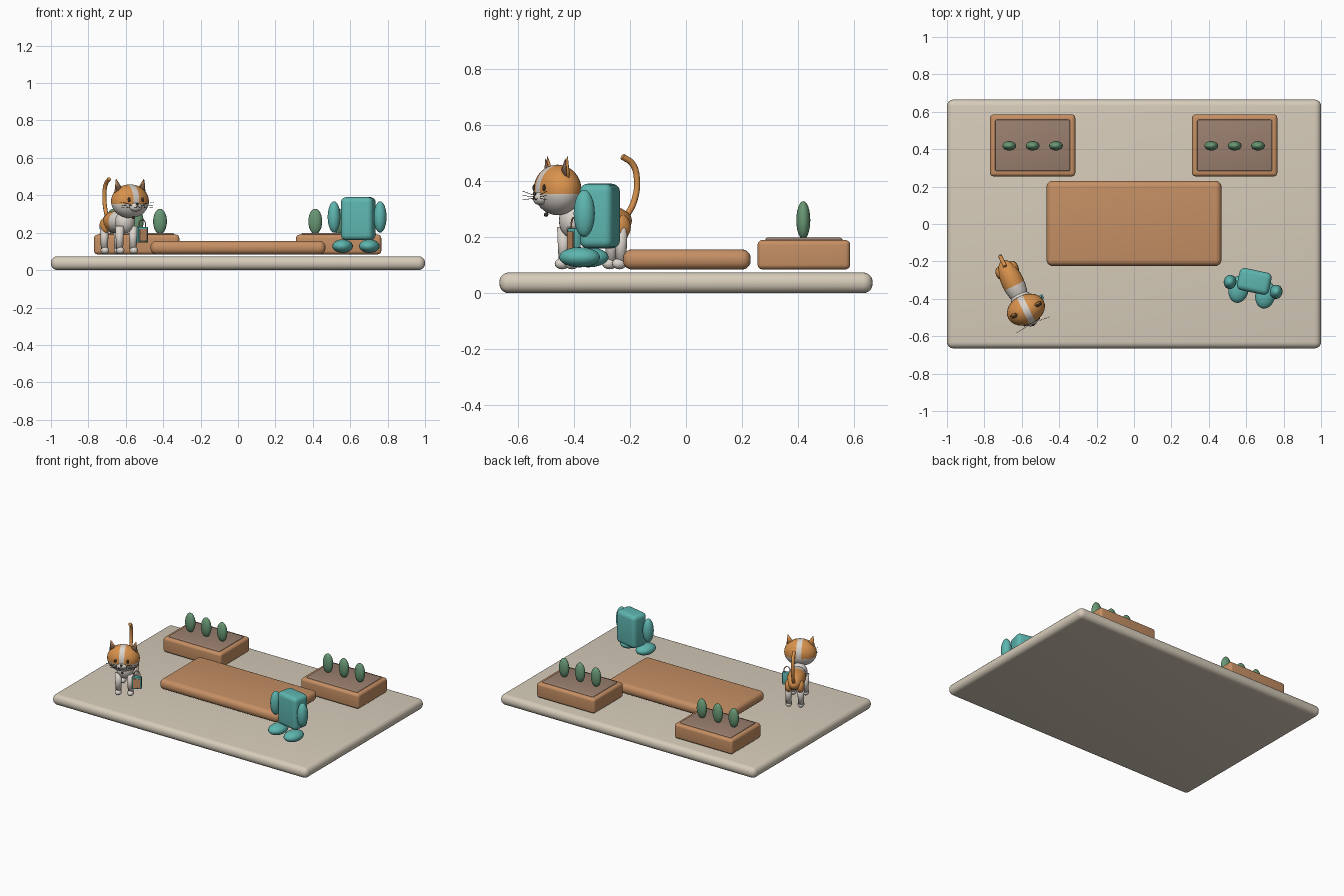
import bpy, bmesh, math
from mathutils import Matrix, Vector

cube = bpy.data.objects.get("Cube")
if cube:
    bpy.data.objects.remove(cube, do_unlink=True)


def material(name, srgb):
    m = bpy.data.materials.new(name)
    col = [(c / 255) ** 2.2 for c in srgb] + [1]
    m.use_nodes = True
    m.diffuse_color = col
    bsdf = next(n for n in m.node_tree.nodes if n.type == 'BSDF_PRINCIPLED')
    bsdf.inputs["Base Color"].default_value = col
    return m


STONE = material("pale stone", (214, 203, 185))
WOOD = material("warm wood", (196, 142, 100))
SOIL = material("soil", (152, 126, 110))
GREEN = material("leaf green", (104, 150, 116))
TEAL = material("teal", (94, 180, 174))
ORANGE = material("orange fur", (216, 145, 78))
WHITE = material("white fur", (218, 211, 203))
DARK = material("dark brown", (62, 52, 46))
EAR = material("ear brown", (132, 100, 82))

WORLD = Matrix.Identity(4)


def frame(x, y, angle):
    return Matrix.Translation((x, y, 0)) @ Matrix.Rotation(angle, 4, 'Z')


def add(name, bm, mats, group=WORLD, loc=(0, 0, 0), rot=WORLD, smooth=True):
    mesh = bpy.data.meshes.new(name)
    bm.to_mesh(mesh)
    bm.free()
    for m in mats:
        mesh.materials.append(m)
    if smooth:
        for p in mesh.polygons:
            p.use_smooth = True
    obj = bpy.data.objects.new(name, mesh)
    bpy.context.collection.objects.link(obj)
    obj.matrix_world = group @ Matrix.Translation(loc) @ rot
    return obj


def box(name, loc, size, mat, bevel, group=WORLD, segments=5):
    bm = bmesh.new()
    bmesh.ops.create_cube(bm, size=1)
    bmesh.ops.scale(bm, vec=size, verts=bm.verts)
    bmesh.ops.bevel(bm, geom=bm.edges[:], offset=bevel, segments=segments,
                    profile=0.5, affect='EDGES')
    obj = add(name, bm, [mat], group, loc)
    bpy.ops.object.select_all(action='DESELECT')
    obj.select_set(True)
    bpy.context.view_layer.objects.active = obj
    bpy.ops.object.shade_smooth_by_angle(angle=math.radians(35))
    return obj


def ellipsoid(name, loc, radii, mats, group=WORLD, cuts=(), rule=None, detail=24):
    """Sphere scaled to radii; cuts are (point, normal) colour borders."""
    bm = bmesh.new()
    bmesh.ops.create_uvsphere(bm, u_segments=detail, v_segments=detail // 2, radius=1)
    bmesh.ops.scale(bm, vec=radii, verts=bm.verts)
    for co, no in cuts:
        bmesh.ops.bisect_plane(bm, geom=bm.verts[:] + bm.edges[:] + bm.faces[:],
                               plane_co=co, plane_no=no, dist=1e-5)
    if rule:
        for f in bm.faces:
            f.material_index = int(rule(f.calc_center_median()))
    return add(name, bm, mats, group, loc)


def cone(name, loc, r1, r2, height, mat, group=WORLD, rot=WORLD, flat=1, sides=16):
    bm = bmesh.new()
    bmesh.ops.create_cone(bm, cap_ends=True, segments=sides, radius1=r1, radius2=r2, depth=height)
    bmesh.ops.scale(bm, vec=(1, flat, 1), verts=bm.verts)
    obj = add(name, bm, [mat], group, loc, rot)
    return obj


def tube(name, points, radius, mat, group=WORLD, resolution=3):
    curve = bpy.data.curves.new(name, 'CURVE')
    curve.dimensions = '3D'
    curve.bevel_depth = radius
    curve.bevel_resolution = resolution
    curve.use_fill_caps = True
    spline = curve.splines.new('BEZIER')
    spline.bezier_points.add(len(points) - 1)
    for bp, co in zip(spline.bezier_points, points):
        bp.co = co
        bp.handle_left_type = bp.handle_right_type = 'AUTO'
    curve.materials.append(mat)
    obj = bpy.data.objects.new(name, curve)
    bpy.context.collection.objects.link(obj)
    obj.matrix_world = group
    return obj


# Ground slab and low platform
box("ground_slab", (0, 0, 0.037), (2, 1.33, 0.074), STONE, 0.034)
box("low_platform", (0, 0.003, 0.12), (0.935, 0.455, 0.072), WOOD, 0.032)

# Planters with three shrubs each
for side, cx in (("right", -0.542), ("left", 0.538)):
    box(side + "_planter", (cx, 0.42, 0.137), (0.456, 0.33, 0.105), WOOD, 0.018)
    box(side + "_soil", (cx, 0.42, 0.18), (0.4, 0.275, 0.036), SOIL, 0.008, segments=3)
    for i in (-1, 0, 1):
        ellipsoid(f"{side}_shrub_{i + 2}", (cx + i * 0.125, 0.418, 0.26),
                  (0.037, 0.025, 0.068), [GREEN])

# Teal rounded figure
fig = frame(0.643, -0.307, -0.21)
box("figure_body", (0, 0, 0.275), (0.175, 0.12, 0.23), TEAL, 0.028, fig)
for side, s in (("left", 1), ("right", -1)):
    ellipsoid(side + "_arm", (s * 0.126, -0.03, 0.284), (0.034, 0.038, 0.084), [TEAL], fig)
    ellipsoid(side + "_foot", (s * 0.073, -0.058, 0.128), (0.054, 0.074, 0.036), [TEAL], fig)

# Cat body: orange hips and back, white chest and belly
cat = frame(-0.648, -0.312, 0.45)
ellipsoid("cat_body", (0, 0, 0.258), (0.06, 0.13, 0.06), [WHITE, ORANGE], cat,
          cuts=[((0, -0.02, 0), (0, 1, 0)), ((0, 0, -0.036), (0, 0, 1))],
          rule=lambda c: c.y > -0.02 and c.z > -0.036)
ellipsoid("cat_chest", (0, -0.1, 0.258), (0.055, 0.05, 0.062), [WHITE], cat)

# Cat legs and paws
for end, y in (("front", -0.118), ("rear", 0.07)):
    for side, s in (("left", 1), ("right", -1)):
        cone(f"{end}_{side}_leg", (s * 0.04, y, 0.17), 0.018, 0.024, 0.13, WHITE, cat)
        ellipsoid(f"{end}_{side}_paw", (s * 0.04, y - 0.006, 0.105),
                  (0.022, 0.028, 0.02), [WHITE], cat, detail=16)
        if end == "rear":
            ellipsoid(f"{side}_thigh", (s * 0.038, y, 0.235), (0.026, 0.038, 0.045),
                      [ORANGE], cat, detail=16)

# Cat tail
tube("cat_tail", [(0, 0.105, 0.265), (0, 0.142, 0.33), (0, 0.152, 0.41),
                  (0, 0.135, 0.46), (0, 0.095, 0.487)], 0.011, ORANGE, cat)

# Cat head with an orange cap split by a white blaze
HEAD = Vector((0, -0.162, 0.368))
ellipsoid("cat_head", HEAD, (0.106, 0.08, 0.09), [WHITE, ORANGE], cat,
          cuts=[((0.017, 0, 0), (1, 0, 0)), ((-0.017, 0, 0), (1, 0, 0)),
                ((0, 0, -0.015), (0, 0, 1))],
          rule=lambda c: abs(c.x) > 0.017 and c.z > -0.015, detail=32)
ellipsoid("muzzle", HEAD + Vector((0, -0.07, -0.03)), (0.036, 0.022, 0.024), [WHITE], cat)
ellipsoid("nose", HEAD + Vector((0, -0.091, -0.014)), (0.008, 0.006, 0.006), [DARK], cat, detail=12)
ellipsoid("bell", HEAD + Vector((0, -0.045, -0.088)), (0.008, 0.008, 0.008), [DARK], cat, detail=12)

# Ears, eyes, mouth and whiskers, mirrored
for side, s in (("left", 1), ("right", -1)):
    tilt = Matrix.Rotation(s * 0.25, 4, 'Y')
    cone(side + "_ear", HEAD + Vector((s * 0.073, 0, 0.082)), 0.03, 0.002, 0.075,
         ORANGE, cat, tilt, 0.45)
    cone(side + "_inner_ear", HEAD + Vector((s * 0.073, -0.008, 0.08)), 0.024, 0.002, 0.064,
         EAR, cat, tilt, 0.4)
    ellipsoid(side + "_eye", HEAD + Vector((s * 0.04, -0.073, 0.008)),
              (0.009, 0.005, 0.012), [DARK], cat, detail=12)
    tube(side + "_mouth", [HEAD + Vector(p) for p in (
        (0, -0.093, -0.022), (s * 0.01, -0.092, -0.034), (s * 0.02, -0.088, -0.03))],
        0.0015, DARK, cat, 1)
    for i in (-1, 0, 1):
        tube(f"{side}_whisker_{i + 2}", [
            HEAD + Vector((s * 0.03, -0.083, -0.024 + i * 0.006)),
            HEAD + Vector((s * 0.1, -0.09, -0.02 + i * 0.016))], 0.001, DARK, cat, 1)

# Small carried bag with an orange front panel and handle
BAG = Vector((0.084, -0.138, 0.189))
box("bag", BAG, (0.06, 0.026, 0.085), TEAL, 0.004, cat, 2)
box("bag_panel", BAG + Vector((0, -0.013, -0.002)), (0.046, 0.006, 0.066), WOOD, 0.001, cat, 1)
tube("bag_handle", [BAG + Vector(p) for p in (
    (-0.02, 0, 0.04), (-0.016, 0, 0.07), (0, 0, 0.08), (0.016, 0, 0.07), (0.02, 0, 0.04))],
    0.003, WOOD, cat, 2)
